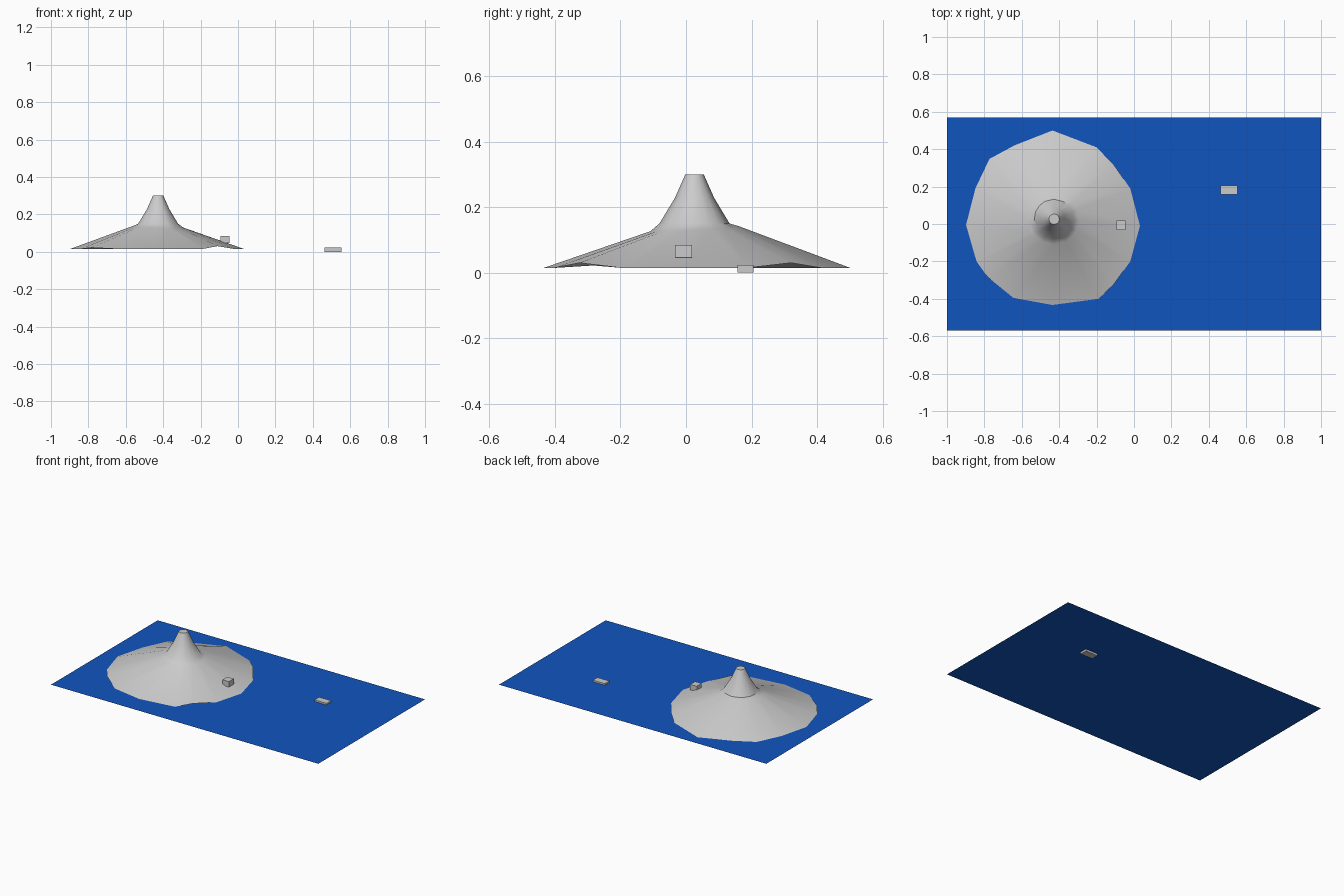
import bpy, bmesh, math
from mathutils import Vector

if "Cube" in bpy.data.objects:
    bpy.data.objects.remove(bpy.data.objects["Cube"])


def mesh_object(name, bm):
    mesh = bpy.data.meshes.new(name)
    bm.normal_update()
    bm.to_mesh(mesh)
    bm.free()
    ob = bpy.data.objects.new(name, mesh)
    bpy.context.collection.objects.link(ob)
    return ob


def box(name, lo, hi):
    lo, hi = Vector(lo), Vector(hi)
    bm = bmesh.new()
    bmesh.ops.create_cube(bm, size=1)
    bmesh.ops.scale(bm, vec=hi - lo, verts=bm.verts)
    bmesh.ops.translate(bm, vec=(lo + hi) / 2, verts=bm.verts)
    return mesh_object(name, bm)


# Sea: a flat blue sheet
bm = bmesh.new()
bm.faces.new([bm.verts.new((x, y, 0.013)) for x, y in
              ((-1, -0.57), (1, -0.57), (1, 0.57), (-1, 0.57))])
sea = mesh_object("sea", bm)
blue = bpy.data.materials.new("sea_blue")
blue.diffuse_color = (0.005, 0.09, 0.52, 1)
blue.use_nodes = True
blue.node_tree.nodes["Principled BSDF"].inputs["Base Color"].default_value = blue.diffuse_color
sea.data.materials.append(blue)

# Volcano island: irregular 16-sided shoreline, rising in rings to a flat summit
shore = [(0.032, -0.01, 0.015), (-0.02, 0.19, 0.015), (-0.11, 0.32, 0.03), (-0.20, 0.41, 0.015),
         (-0.436, 0.50, 0.015), (-0.64, 0.42, 0.015), (-0.773, 0.348, 0.015), (-0.848, 0.19, 0.015),
         (-0.898, -0.005, 0.015), (-0.842, -0.20, 0.015), (-0.783, -0.283, 0.022), (-0.645, -0.395, 0.015),
         (-0.436, -0.433, 0.015), (-0.19, -0.40, 0.015), (-0.11, -0.325, 0.03), (-0.02, -0.20, 0.015)]
cx, cy = -0.427, 0.026
profile = [(0.135, 0.134), (0.107, 0.150), (0.060, 0.228), (0.028, 0.300)]
bm = bmesh.new()
rings = [[bm.verts.new(p) for p in shore]]
for level, (r, z) in enumerate(profile):
    ring = []
    for x, y, _ in shore:
        a = math.atan2(y - cy, x - cx)
        # the foot of the cone sags on the south-east side
        dz = 0.009 * math.cos(a - math.radians(120)) if level == 0 else 0
        ring.append(bm.verts.new((cx + r * math.cos(a), cy + r * math.sin(a), z + dz)))
    rings.append(ring)
for low, high in zip(rings, rings[1:]):
    for i in range(16):
        j = (i + 1) % 16
        bm.faces.new((low[i], low[j], high[j], high[i]))
bm.faces.new(rings[-1])
island = mesh_object("volcano_island", bm)
bpy.context.view_layer.objects.active = island
island.select_set(True)
bpy.ops.object.shade_smooth_by_angle(angle=math.radians(30))

# Hut on the slope and boat floating on the sea
box("hut", (-0.094, -0.033, 0.047), (-0.045, 0.019, 0.084))
box("boat", (0.463, 0.157, 0.0), (0.553, 0.206, 0.024))
